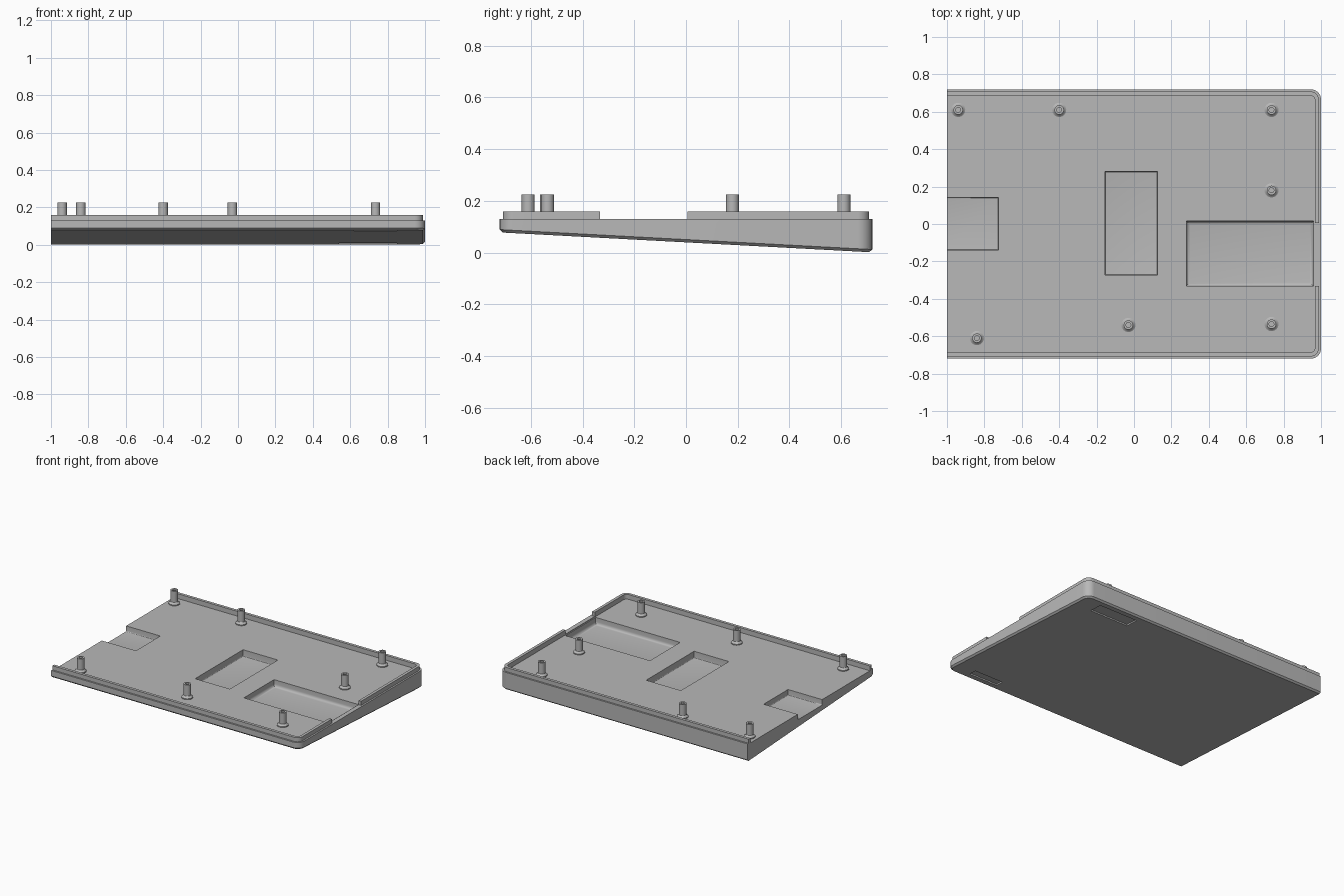
import bpy, bmesh, math

cube = bpy.data.objects.get("Cube")
if cube:
    bpy.data.objects.remove(cube, do_unlink=True)

grey = bpy.data.materials.new("plain grey")
grey.use_nodes = True
color = (0.48, 0.48, 0.48, 1)
grey.diffuse_color = color
grey.node_tree.nodes["Principled BSDF"].inputs["Base Color"].default_value = color

HALF_X, HALF_Y = 1.0, 0.72
LEDGE, LIP_TOP, FLOOR = 0.13, 0.16, 0.125


def underside(y):
    """Height of the sloping base."""
    return 0.04 - 0.0535 * y


def finish(bm, name):
    bmesh.ops.recalc_face_normals(bm, faces=bm.faces)
    mesh = bpy.data.meshes.new(name)
    bm.to_mesh(mesh)
    bm.free()
    mesh.materials.append(grey)
    obj = bpy.data.objects.new(name, mesh)
    bpy.context.collection.objects.link(obj)
    return obj


def outline(inset, radius, left=-HALF_X):
    """Plan with a square open end and two rounded corners."""
    x, y = HALF_X - inset, HALF_Y - inset
    pts = [(left, y), (left, -y)]
    for side in (-1, 1):
        for i in range(9):
            a = math.radians(i * 11.25 + (-90 if side < 0 else 0))
            pts.append((x - radius + radius * math.cos(a),
                        side * (y - radius) + radius * math.sin(a)))
    return pts


def loft(name, layers):
    """Skin a list of (outline, height rule) layers."""
    bm = bmesh.new()
    rings = [[bm.verts.new((x, y, height(y))) for x, y in pts] for pts, height in layers]
    n = len(rings[0])
    for low, high in zip(rings, rings[1:]):
        for i in range(n):
            j = (i + 1) % n
            bm.faces.new((low[i], low[j], high[j], high[i]))
    bm.faces.new(rings[0][::-1])
    bm.faces.new(rings[-1])
    return finish(bm, name)


def block(name, xs, ys, zs, rounding=0.0, slope=False):
    """Box cutter, optionally with rounded lower edges or following the slope."""
    bm = bmesh.new()
    bmesh.ops.create_cube(bm, size=1)
    for v in bm.verts:
        x, y, z = (r[0] if c < 0 else r[1] for r, c in zip((xs, ys, zs), v.co))
        v.co = (x, y, z + (underside(y) if slope else 0))
    if rounding:
        edges = [e for e in bm.edges if all(v.co.z < zs[0] + 1e-4 for v in e.verts)]
        bmesh.ops.bevel(bm, geom=edges, offset=rounding, segments=4,
                        profile=0.5, affect='EDGES')
    return finish(bm, name)


def cut(target, cutter):
    mod = target.modifiers.new("cut", 'BOOLEAN')
    mod.operation = 'DIFFERENCE'
    mod.solver = 'EXACT'
    mod.object = cutter
    bpy.context.view_layer.objects.active = target
    bpy.ops.object.modifier_apply(modifier=mod.name)
    bpy.data.objects.remove(cutter, do_unlink=True)


def smooth(obj):
    bpy.ops.object.select_all(action='DESELECT')
    obj.select_set(True)
    bpy.context.view_layer.objects.active = obj
    bpy.ops.object.shade_smooth_by_angle(angle=math.radians(30))


# Wedge tray: chamfered base, side wall, ledge and inner lip
tray = loft("tray", [
    (outline(0.012, 0.043), underside),
    (outline(0, 0.055), lambda y: underside(y) + 0.011),
    (outline(0, 0.055), lambda y: LEDGE),
    (outline(0.012, 0.043), lambda y: LEDGE),
    (outline(0.012, 0.043), lambda y: LIP_TOP),
])
cut(tray, loft("floor_cutter", [
    (outline(0.033, 0.025, -1.2), lambda y: FLOOR),
    (outline(0.033, 0.025, -1.2), lambda y: 0.3),
]))

# Gap in the side lip
cut(tray, block("lip_gap", (0.9, 1.2), (-0.332, 0.005), (LEDGE, 0.3)))

# Compartments: side, centre, open end
cut(tray, block("side_bay", (0.28, 0.96), (-0.332, 0.015), (0.075, 0.3), 0.02))
cut(tray, block("centre_bay", (-0.155, 0.125), (-0.272, 0.28), (0.078, 0.3), 0.006))
cut(tray, block("end_bay", (-1.2, -0.725), (-0.138, 0.142), (0.085, 0.3), 0.006))

# Shallow foot recesses underneath
cut(tray, block("rear_foot_recess", (0.54, 0.85), (0.57, 0.67), (-0.05, 0.01), slope=True))
cut(tray, block("front_foot_recess", (0.62, 0.85), (-0.67, -0.61), (-0.05, 0.01), slope=True))
smooth(tray)

# Hollow screw posts with flared feet: (radius, height)
PROFILE = [(0.038, FLOOR - 0.003), (0.038, 0.132), (0.031, 0.136), (0.025, 0.145),
           (0.025, 0.225), (0.013, 0.225), (0.013, 0.15)]
POSTS = [(-0.94, 0.61), (-0.4, 0.61), (0.735, 0.61), (0.735, 0.18),
         (0.735, -0.535), (-0.03, -0.54), (-0.84, -0.61)]
SIDES = 24
for number, (px, py) in enumerate(POSTS, 1):
    circles = []
    for r, z in PROFILE:
        ring = [(px + r * math.cos(math.tau * i / SIDES),
                 py + r * math.sin(math.tau * i / SIDES)) for i in range(SIDES)]
        circles.append((ring, lambda y, z=z: z))
    smooth(loft(f"screw_post_{number}", circles))
